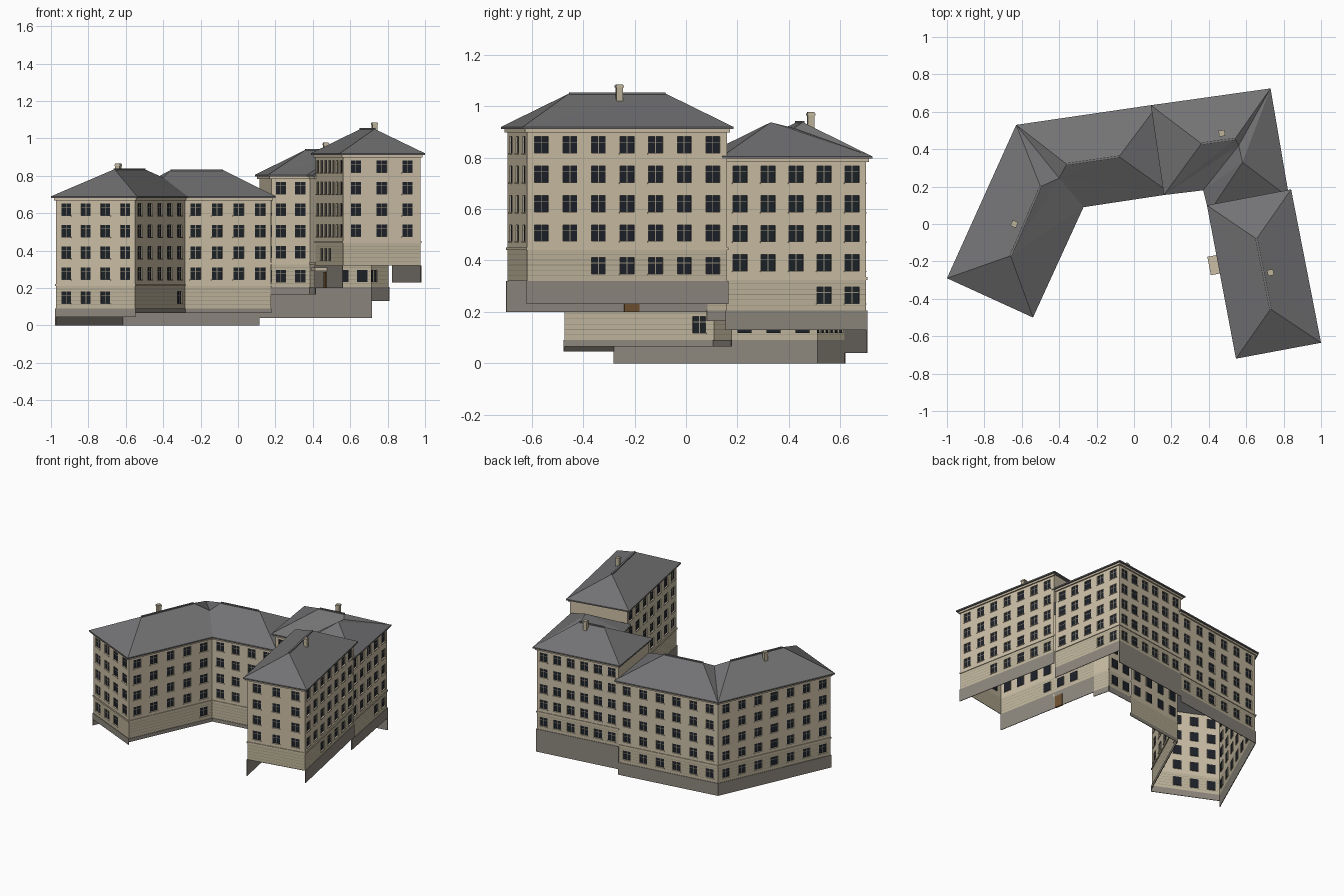
import bpy
from mathutils import Vector

if "Cube" in bpy.data.objects:
    bpy.data.objects.remove(bpy.data.objects["Cube"])

INSET, FASCIA = 0.021, 0.009
WW, WH = 0.028, 0.032                                # window half width / half height
ROWS = [-0.07, -0.185, -0.30, -0.413, -0.54]         # window rows below the eave
BELT, BASE = -0.475, -0.60                           # belt course, plinth top


def mat(name, c):
    m = bpy.data.materials.new(name)
    m.diffuse_color = (*c, 1)
    m.use_nodes = True
    m.node_tree.nodes["Principled BSDF"].inputs["Base Color"].default_value = m.diffuse_color
    return m


MATS = [mat("plaster", (0.60, 0.52, 0.38)), mat("rustic_stone", (0.52, 0.46, 0.33)),
        mat("groove", (0.33, 0.29, 0.21)), mat("plinth_stone", (0.27, 0.245, 0.21)),
        mat("glass", (0.012, 0.016, 0.022)), mat("roof_sheet", (0.17, 0.17, 0.175)),
        mat("door_wood", (0.16, 0.08, 0.03))]
PLASTER, RUSTIC, GROOVE, PLINTH, GLASS, ROOF, DOOR = range(7)


class Part:
    """Collects faces for one object."""
    def __init__(self, name):
        self.name, self.v, self.f, self.m = name, [], [], []

    def face(self, pts, m):
        n = len(self.v)
        self.v += [tuple(p) for p in pts]
        self.f.append(range(n, n + len(pts)))
        self.m.append(m)

    def box(self, o, u, n, s0, s1, d0, d1, z0, z1, m):
        """Box along wall direction u and outward normal n from origin o."""
        c = [o + u * s + n * d + Vector((0, 0, z)) for z in (z0, z1)
             for s, d in ((s0, d1), (s1, d1), (s1, d0), (s0, d0))]
        for q in ((0, 1, 5, 4), (1, 2, 6, 5), (2, 3, 7, 6), (3, 0, 4, 7), (4, 5, 6, 7), (3, 2, 1, 0)):
            self.face([c[i] for i in q], m)

    def build(self):
        me = bpy.data.meshes.new(self.name)
        me.from_pydata(self.v, [], [list(f) for f in self.f])
        for m in MATS:
            me.materials.append(m)
        me.polygons.foreach_set("material_index", self.m)
        me.update()
        bpy.context.collection.objects.link(bpy.data.objects.new(self.name, me))


def inset(poly, d):
    """Offset a counter-clockwise outline inwards."""
    out = []
    for i, p in enumerate(poly):
        a, b, c = (Vector(poly[j % len(poly)]) for j in (i - 1, i, i + 1))
        n1, n2 = (Vector((-(e.y), e.x)).normalized() for e in (b - a, c - b))
        out.append(b + (n1 + n2) * d / (1 + n1.dot(n2)))
    return out


def wall(part, trim, p, q, z0, E, n, ground):
    """Facade with recessed windows, grooved ground floor, plinth and bands."""
    o, e = Vector((*p, 0)), Vector((*(q - p), 0))
    L, u = e.length, e.normalized()
    nrm = Vector((u.y, -u.x, 0))
    P = lambda s, z, d=0: o + u * s + nrm * d + Vector((0, 0, z))
    top = E - FASCIA
    cols = [L * (i + 0.5) / n for i in range(n)]
    wins = [(c, E + r) for k, r in enumerate(ROWS) for i, c in enumerate(cols)
            if k < 4 or i in ground]
    xs = [0, L] + [c + s * WW for c in cols for s in (-1, 1)]
    zs = [z0, top, E + BASE, E + BELT] + [E + r + s * WH for r in ROWS for s in (-1, 1)]
    grooves = [E + BASE + 0.0208 * i for i in range(1, 6)]
    zs += [g + s * 0.0013 for g in grooves for s in (-1, 1)]
    xs, zs = sorted(set(xs)), sorted(z for z in set(zs) if z0 <= z <= top)
    for za, zb in zip(zs, zs[1:]):
        z = (za + zb) / 2
        m = (PLASTER if z > E + BELT else PLINTH if z < E + BASE else
             GROOVE if any(abs(z - g) < 0.0013 for g in grooves) else RUSTIC)
        for xa, xb in zip(xs, xs[1:]):
            x = (xa + xb) / 2
            if not any(abs(x - c) < WW and abs(z - w) < WH for c, w in wins):
                part.face([P(xa, za), P(xb, za), P(xb, zb), P(xa, zb)], m)
    # windows: reveals, pane, mullion, transom, sill
    for c, w in wins:
        k = [(c - WW, w - WH), (c + WW, w - WH), (c + WW, w + WH), (c - WW, w + WH)]
        for i in range(4):
            a, b = k[i], k[(i + 1) % 4]
            part.face([P(*a), P(*b), P(*b, -0.006), P(*a, -0.006)], PLASTER)
        part.face([P(*a, -0.006) for a in k], GLASS)
        for s0, s1, h0, h1 in ((-0.0018, 0.0018, -WH, WH), (-WW, WW, 0.009, 0.012)):
            part.face([P(c + s0, w + h0, -0.004), P(c + s1, w + h0, -0.004),
                       P(c + s1, w + h1, -0.004), P(c + s0, w + h1, -0.004)], GROOVE)
        trim.box(o, u, nrm, c - WW - 0.004, c + WW + 0.004, 0, 0.004, w - WH - 0.005, w - WH, PLASTER)
    # cornice, belt course, plinth
    for h0, h1, d, m in ((E - 0.022, top, 0.010, PLASTER), (E + BELT - 0.005, E + BELT + 0.005, 0.005, PLASTER),
                         (z0, E + BASE, 0.004, PLINTH)):
        if h1 > h0 >= z0:
            trim.box(o, u, nrm, -d * 0.9, L + d * 0.9, 0, d, h0, h1, m)


def block(name, eave, outline, edges, ridge, faces, caps):
    """One wing: walls on its inset outline, hipped roof over it."""
    inner = inset(outline, INSET)
    walls, trim, roof = Part(name + "_walls"), Part(name + "_trim"), Part(name + "_roof")
    N = len(outline)
    for i, spec in enumerate(edges):
        if spec:
            wall(walls, trim, inner[i], inner[(i + 1) % N], spec[0], eave, spec[1], spec[2])
    V = [Vector((*p, eave)) for p in outline] + [Vector(r) for r in ridge]
    for f in faces:
        # triangle fans keep every slope flat
        for k in range(1, len(f) - 1):
            roof.face([V[f[0]], V[f[k]], V[f[k + 1]]], ROOF)
    drop = Vector((0, 0, -FASCIA))
    for i in range(N):
        j = (i + 1) % N
        a, b = V[i], V[j]
        roof.face([a + drop, b + drop, b, a], ROOF)
        ia, ib = (Vector((*inner[k], eave - FASCIA)) for k in (i, j))
        roof.face([a + drop, ia, ib, b + drop], ROOF)
    # ridge caps
    for a, b in caps:
        d = V[b] - V[a]
        L = d.length
        u = d / L
        n = Vector((u.y, -u.x, 0)).normalized()
        roof.box(V[a], u, n, 0, L, -0.006, 0.006, -0.006, 0.004, ROOF)
    for p in (walls, trim, roof):
        p.build()


# low L-shaped wing
block("low_wing", 0.69,
      [(-1, -.29), (-.54, -.5), (-.27, .09), (.20, .161), (.13, .641), (-.63, .53)],
      [(.045, 4, {0, 1, 2}), (.065, 5, {4}), (.065, 4, ()), None, (0, 6, range(6)), (0, 7, range(7))],
      [(-.66, -.17, .835), (-.5, .2, .835), (-.40, .245, .79), (-.36, .32, .83), (-.08, .36, .83)],
      [(0, 1, 6), (6, 1, 2, 8, 7), (8, 2, 3, 10, 9), (3, 4, 10), (4, 5, 9, 10), (5, 8, 9), (5, 7, 8), (5, 0, 6, 7)],
      [(6, 7), (9, 10)])

# middle corner block
block("middle_block", 0.805,
      [(.16, .155), (.37, .18), (.40, .06), (.83, .14), (.73, .725), (.09, .635)],
      [(.165, 2, {0, 1}), (.165, 0, ()), None, (.13, 5, {3, 4}), (.04, 6, range(6)), (.60, 0, ())],
      [(.36, .43, .938), (.54, .455, .938), (.56, .42, .915), (.58, .33, .938)],
      [(0, 1, 8, 7, 6), (1, 2, 9, 8), (2, 3, 9), (3, 4, 9), (4, 8, 9), (4, 7, 8), (4, 5, 6, 7), (5, 0, 6)],
      [(6, 7)])

# tall wing
tall = [(.545, -.72), (1, -.635), (.84, .185), (.39, .10)]
block("tall_wing", 0.92, tall,
      [(.32, 3, ()), (.23, 7, {2, 3, 4, 5, 6}), None, (.20, 7, {1, 2, 3})],
      [(.73, -.455, 1.05), (.655, -.08, 1.05)],
      [(0, 1, 4), (1, 2, 5, 4), (2, 3, 5), (3, 0, 4, 5)], [(4, 5)])

# blank party wall of the tall wing above the middle roof
ti = inset(tall, INSET)
party = Part("party_wall")
party.face([(*ti[2], .70), (*ti[3], .70), (*ti[3], .911), (*ti[2], .911)], PLASTER)
party.build()

# courtyard entrance: door and canopy
o, u = Vector((*ti[3], 0)), Vector((*(ti[0] - ti[3]), 0)).normalized()
n = -Vector((u.y, -u.x, 0)) if u.y > 0 else Vector((u.y, -u.x, 0))
door = Part("courtyard_door")
door.box(o, u, n, .27, .33, -.004, .008, .20, .285, DOOR)
door.build()
canopy = Part("door_canopy")
canopy.box(o, u, n, .25, .35, 0, .07, .29, .31, PLASTER)
canopy.build()

# chimneys with a small cap
for i, (x, y, z0, z1, du) in enumerate([(-.64, 0, .79, .865, (.4, .9)), (.47, .485, .90, .977, (.99, .14)),
                                        (.73, -.26, .98, 1.085, (.19, -.98))]):
    c = Part(f"chimney_{i + 1}")
    u = Vector((*du, 0)).normalized()
    n = Vector((u.y, -u.x, 0))
    c.box(Vector((x, y, 0)), u, n, -.013, .013, -.013, .013, z0, z1, RUSTIC)
    c.box(Vector((x, y, 0)), u, n, -.016, .016, -.016, .016, z1 - .012, z1 - .004, PLASTER)
    c.build()
